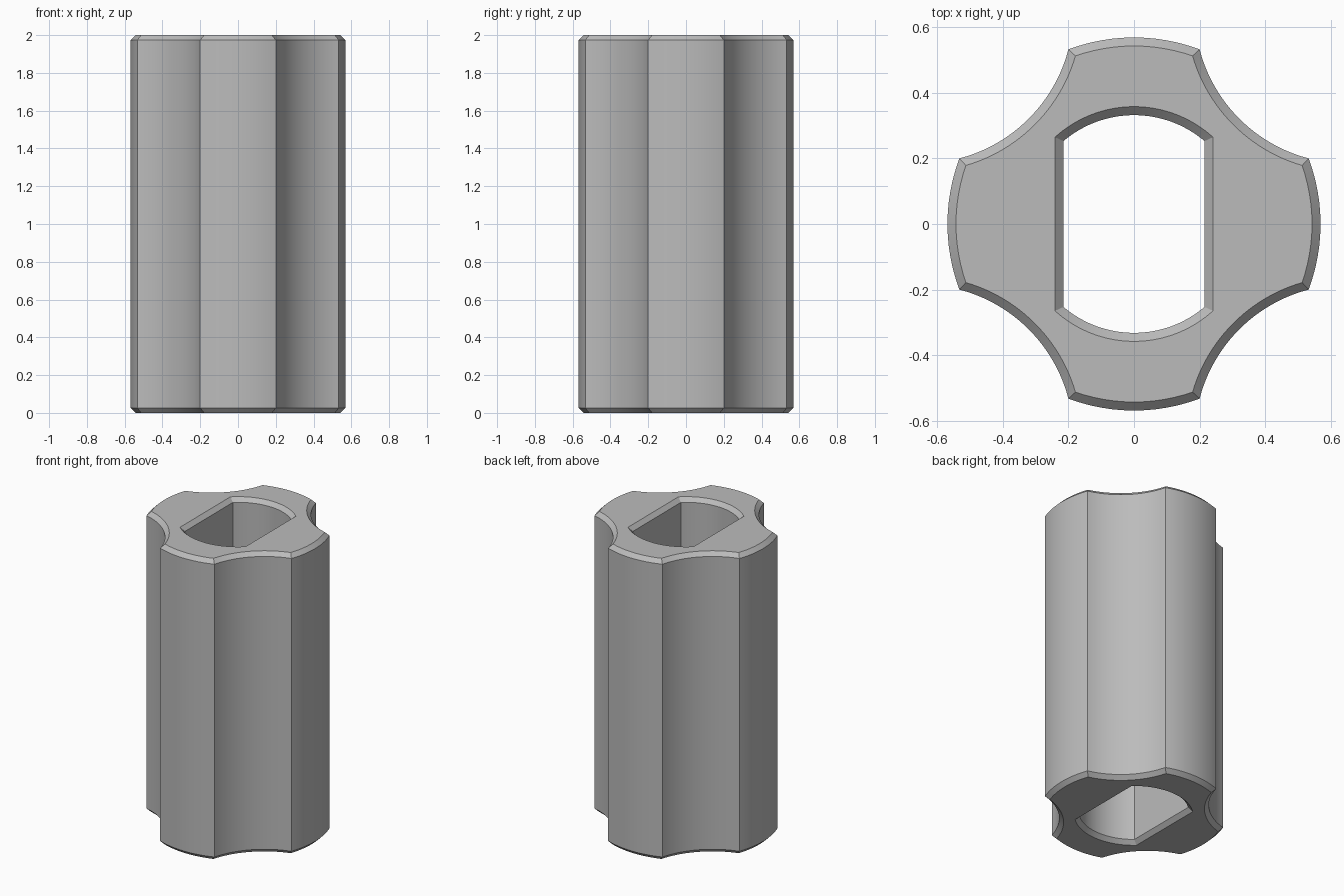
import bpy, bmesh, math

if "Cube" in bpy.data.objects:
    bpy.data.objects.remove(bpy.data.objects["Cube"])

HEIGHT, CHAMFER = 2.0, 0.026
OUTER_R = 0.569             # lobe radius
FLUTE_C, FLUTE_R = 0.65, 0.465   # flute centre on the diagonal, flute radius
SLOT_HALF, SLOT_R = 0.215, 0.332  # slot flats and rounded ends


def arc(cx, cy, r, a0, a1, n):
    """n points along an arc, last point left out."""
    return [(cx + r * math.cos(a0 + (a1 - a0) * i / n),
             cy + r * math.sin(a0 + (a1 - a0) * i / n)) for i in range(n)]


def outer_profile(inset):
    """Four round lobes with four concave flutes, starting at mid flute."""
    R, r = OUTER_R - inset, FLUTE_R + inset
    dist = FLUTE_C * math.sqrt(2)
    # half angles of the flute, seen from the body axis and the flute centre
    body = math.acos((R * R + dist * dist - r * r) / (2 * R * dist))
    flute = math.acos((r * r + dist * dist - R * R) / (2 * r * dist))
    pts = []
    for k in range(4):
        a = math.pi / 4 + k * math.pi / 2
        b = a + math.pi / 2
        pts += arc(dist * math.cos(a), dist * math.sin(a), r,
                   a + math.pi, a + math.pi - flute, 12)
        pts += arc(0, 0, R, a + body, b - body, 12)
        pts += arc(dist * math.cos(b), dist * math.sin(b), r,
                   b + math.pi + flute, b + math.pi, 12)
    return pts


def slot_profile(outset):
    """Two flats joined by rounded ends, starting at the upper right corner."""
    w, r = SLOT_HALF + outset, SLOT_R + outset
    a = math.acos(w / r)
    y = r * math.sin(a)
    n = 36
    top = arc(0, 0, r, a, math.pi - a, n)
    left = [(-w, y - 2 * y * i / n) for i in range(n)]
    half = top + left
    return half + [(-px, -py) for px, py in half]


# Loft the closed wall: outer side up, across the top, down the slot
c, h = CHAMFER, HEIGHT
sections = [(outer_profile, c, 0), (outer_profile, 0, c),
            (outer_profile, 0, h - c), (outer_profile, c, h),
            (slot_profile, c, h), (slot_profile, 0, h - c),
            (slot_profile, 0, c), (slot_profile, c, 0)]
bm = bmesh.new()
rings = [[bm.verts.new((x, y, z)) for x, y in fn(d)] for fn, d, z in sections]
for k, lower in enumerate(rings):
    upper = rings[(k + 1) % len(rings)]
    n = len(lower)
    for i in range(n):
        j = (i + 1) % n
        bm.faces.new((lower[i], lower[j], upper[j], upper[i]))
bmesh.ops.recalc_face_normals(bm, faces=bm.faces)

mesh = bpy.data.meshes.new("fluted_sleeve")
bm.to_mesh(mesh)
bm.free()
sleeve = bpy.data.objects.new("fluted_sleeve", mesh)
bpy.context.collection.objects.link(sleeve)

# Plain grey finish
grey = bpy.data.materials.new("grey")
grey.diffuse_color = (0.5, 0.5, 0.5, 1)
grey.use_nodes = True
grey.node_tree.nodes["Principled BSDF"].inputs["Base Color"].default_value = grey.diffuse_color
mesh.materials.append(grey)

bpy.context.view_layer.objects.active = sleeve
sleeve.select_set(True)
bpy.ops.object.shade_smooth_by_angle(angle=math.radians(30))
